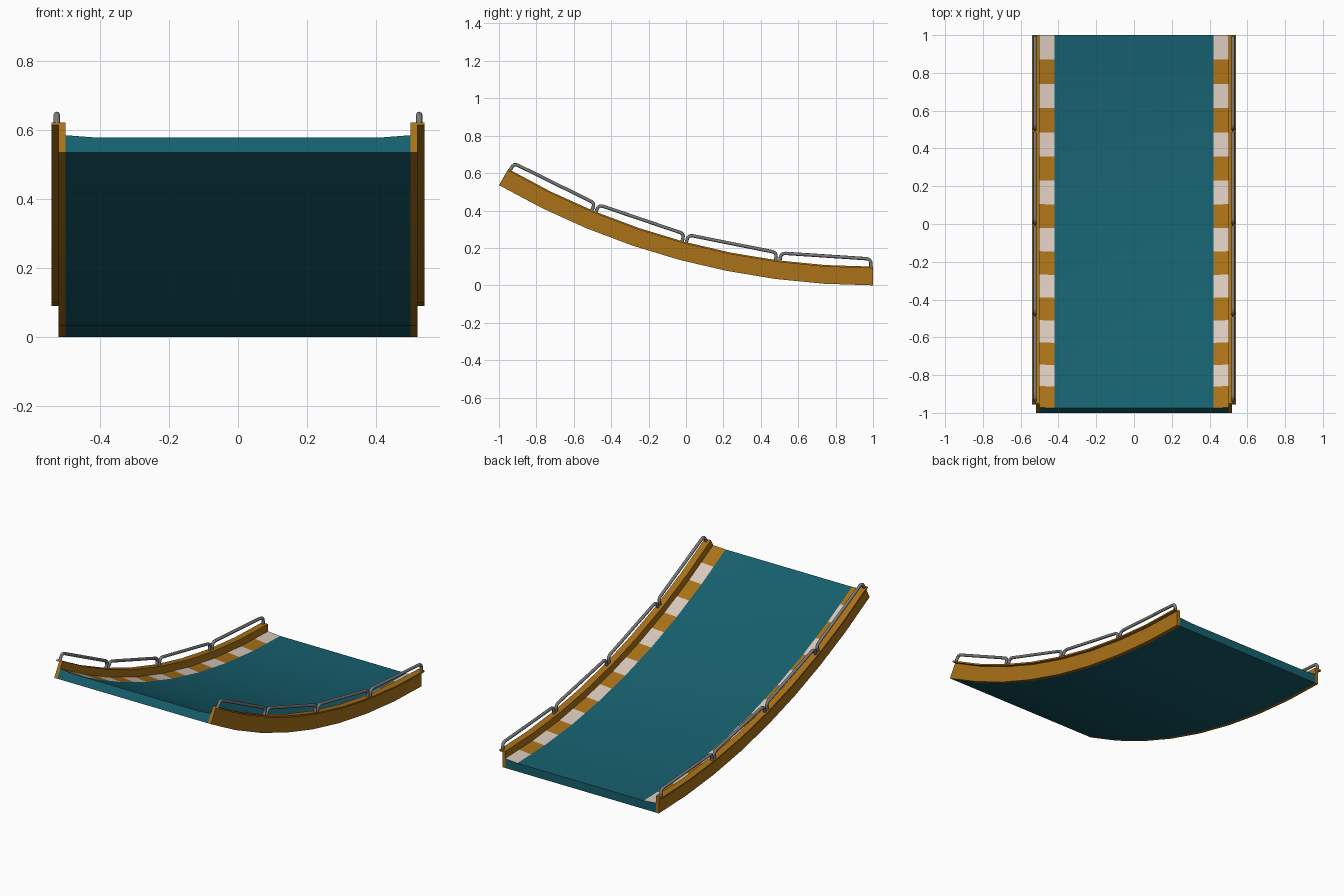
import bpy, bmesh
from math import sin, cos, radians
from mathutils import Vector

if "Cube" in bpy.data.objects:
    bpy.data.objects.remove(bpy.data.objects["Cube"])

R, SEG, ARC = 4.0, 8, 30.0


def material(name, rgb):
    m = bpy.data.materials.new(name)
    m.diffuse_color = (*rgb, 1)
    m.use_nodes = True
    m.node_tree.nodes["Principled BSDF"].inputs["Base Color"].default_value = m.diffuse_color
    return m


teal = material("teal", (0.008, 0.115, 0.155))
orange = material("orange", (0.40, 0.165, 0.009))
cream = material("cream", (0.70, 0.58, 0.50))
steel = material("steel", (0.20, 0.20, 0.20))


def arc_point(x, h, deg):
    """Point at height h above the outer arc, deg measured from the low end."""
    a = radians(deg)
    return Vector((x, 1 - (R - h) * sin(a), R - (R - h) * cos(a)))


def chord_point(x, h, step):
    """Point on the faceted arc; step may be halfway along a facet."""
    k = min(int(step), SEG - 1)
    p = arc_point(x, h, ARC * k / SEG)
    return p.lerp(arc_point(x, h, ARC * (k + 1) / SEG), step - k)


def sweep(name, profile, rings, mats, pick=lambda ring, side: 0):
    """Sweep a closed (x, h) profile along the arc."""
    bm = bmesh.new()
    loops = [[bm.verts.new(chord_point(x, h, SEG * i / rings)) for x, h in profile]
             for i in range(rings + 1)]
    n = len(profile)
    for i in range(rings):
        for j in range(n):
            k = (j + 1) % n
            f = bm.faces.new((loops[i][j], loops[i][k], loops[i + 1][k], loops[i + 1][j]))
            f.material_index = pick(i, j)
    bm.faces.new(loops[0])
    bm.faces.new(loops[-1])
    bmesh.ops.recalc_face_normals(bm, faces=bm.faces)
    me = bpy.data.meshes.new(name)
    bm.to_mesh(me)
    bm.free()
    for m in mats:
        me.materials.append(m)
    ob = bpy.data.objects.new(name, me)
    bpy.context.collection.objects.link(ob)
    bpy.ops.object.select_all(action='DESELECT')
    ob.select_set(True)
    bpy.context.view_layer.objects.active = ob
    bpy.ops.object.shade_smooth_by_angle(angle=radians(30))
    return ob


# Curved deck with striped, slightly raised borders (profile sides 1 and 3)
deck = [(-0.5, 0), (-0.5, 0.057), (-0.42, 0.05), (0.42, 0.05), (0.5, 0.057), (0.5, 0)]
sweep("deck", deck, 16, (teal, orange, cream),
      lambda ring, side: (2 - ring % 2) if side in (1, 3) else 0)

# Side walls with a thin lip overhanging outwards
wall = [(0.50, 0), (0.52, 0), (0.52, 0.091), (0.54, 0.091), (0.54, 0.10), (0.50, 0.10)]
for side, sx in (("left", -1), ("right", 1)):
    sweep(side + "_wall", [(x * sx, h) for x, h in wall], SEG, (orange,))


def rounded(points, radius, steps=4):
    """Round the inner corners of an open path."""
    out = [points[0]]
    for a, b, c in zip(points, points[1:], points[2:]):
        p = b + (a - b).normalized() * radius
        q = b + (c - b).normalized() * radius
        for i in range(steps + 1):
            t = i / steps
            out.append(p.lerp(b, t).lerp(b.lerp(q, t), t))
    return out + [points[-1]]


# Four hoop rails along each wall
for side, x in (("left", -0.525), ("right", 0.525)):
    cu = bpy.data.curves.new(side + "_rails", 'CURVE')
    cu.dimensions = '3D'
    cu.bevel_depth = 0.009
    cu.bevel_resolution = 2
    cu.use_fill_caps = True
    for k in range(4):
        a, b = 7.5 * k + 0.17, 7.5 * (k + 1) - 0.17
        path = rounded([arc_point(x, 0.092, a), arc_point(x, 0.141, a),
                        arc_point(x, 0.141, b), arc_point(x, 0.092, b)], 0.025)
        sp = cu.splines.new('POLY')
        sp.points.add(len(path) - 1)
        for pt, co in zip(sp.points, path):
            pt.co = (*co, 1)
        sp.use_smooth = True
    cu.materials.append(steel)
    bpy.context.collection.objects.link(bpy.data.objects.new(side + "_rails", cu))
